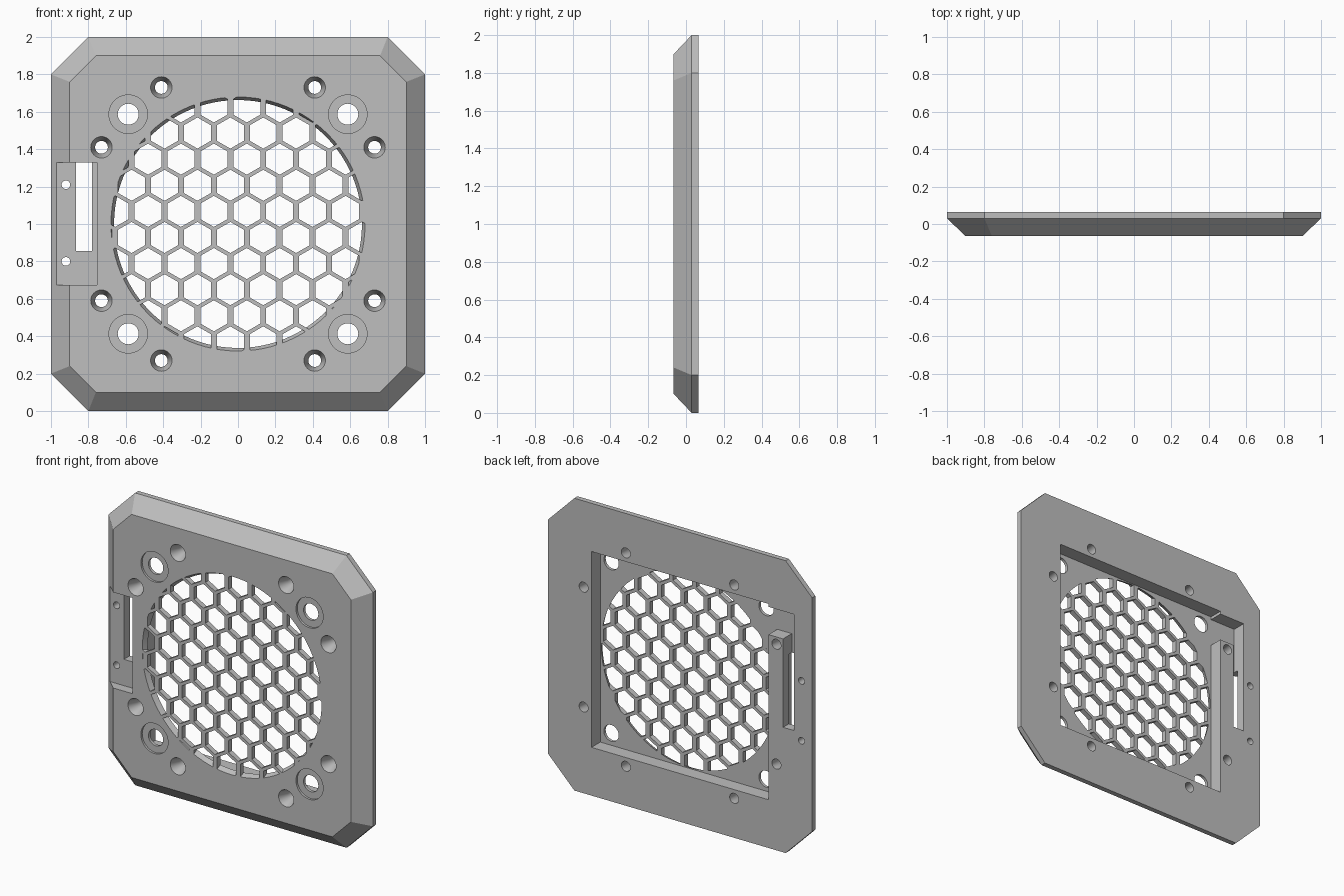
import bpy, bmesh
from math import sin, cos, pi, sqrt

if "Cube" in bpy.data.objects:
    bpy.data.objects.remove(bpy.data.objects["Cube"], do_unlink=True)

FRONT, BACK, FLOOR, MID = -0.065, 0.065, -0.03, 1.0

grey = bpy.data.materials.new("plain_grey")
grey.use_nodes = True
colour = (0.52, 0.52, 0.52, 1)
grey.diffuse_color = colour
grey.node_tree.nodes["Principled BSDF"].inputs["Base Color"].default_value = colour


def circle(x, z, r, n=40):
    """Points around a centre, the first one straight up."""
    return [(x + r * sin(2 * pi * i / n), z + r * cos(2 * pi * i / n)) for i in range(n)]


def box(x0, x1, z0, z1):
    return [(x0, z0), (x1, z0), (x1, z1), (x0, z1)]


def octagon(h, c):
    pts = [(h, -c), (h, c), (c, h), (-c, h), (-h, c), (-h, -c), (-c, -h), (c, -h)]
    return [(x, z + MID) for x, z in pts]


def loft(bm, *rings):
    """Closed solid through (y, outline) rings."""
    loops = [[bm.verts.new((x, y, z)) for x, z in pts] for y, pts in rings]
    for a, b in zip(loops, loops[1:]):
        for i in range(len(a)):
            j = (i + 1) % len(a)
            bm.faces.new((a[i], a[j], b[j], b[i]))
    bm.faces.new(loops[0])
    bm.faces.new(loops[-1])


def make(name, solids):
    bm = bmesh.new()
    for rings in solids:
        loft(bm, *rings)
    bmesh.ops.recalc_face_normals(bm, faces=bm.faces)
    mesh = bpy.data.meshes.new(name)
    bm.to_mesh(mesh)
    bm.free()
    mesh.materials.append(grey)
    obj = bpy.data.objects.new(name, mesh)
    bpy.context.collection.objects.link(obj)
    return obj


def combine(obj, cutter, operation="DIFFERENCE"):
    """Apply a boolean and discard the cutter."""
    mod = obj.modifiers.new("cut", "BOOLEAN")
    mod.operation = operation
    mod.solver = "EXACT"
    mod.object = cutter
    bpy.context.view_layer.objects.active = obj
    bpy.ops.object.modifier_apply(modifier=mod.name)
    bpy.data.objects.remove(cutter, do_unlink=True)


# Octagonal plate with a chamfered front
plate = make("grille_plate", [[(BACK, octagon(1, 0.8)), (0.03, octagon(1, 0.8)),
                               (FRONT, octagon(0.9, 0.76))]])

# Square fan pocket in the back
pocket = box(-0.67, 0.67, 0.33, 1.67)
combine(plate, make("pocket_cutter", [[(FLOOR, pocket), (0.1, pocket)]]))

# L-shaped cable channel beside the pocket
channel = [(-0.6, 1.65), (-0.865, 1.65), (-0.865, 0.855),
           (-0.78, 0.855), (-0.78, 1.46), (-0.6, 1.46)]
combine(plate, make("channel_cutter", [[(FLOOR, channel), (0.1, channel)]]))

# Switch recess in the front, opening into the channel
recess = box(-1.1, -0.755, 0.675, 1.33)
combine(plate, make("recess_cutter", [[(-0.1, recess), (0.001, recess)]]))

# Fan holes with shallow counterbores, countersunk screw holes, small switch holes
holes = []
for sx in (-1, 1):
    for sz in (-1, 1):
        x, z = sx * 0.587, MID + sz * 0.587
        holes.append([(-0.1, circle(x, z, 0.103)), (-0.05, circle(x, z, 0.103)),
                      (-0.05, circle(x, z, 0.056)), (0.1, circle(x, z, 0.056))])
        for dx, dz in ((0.41, 0.73), (0.73, 0.41)):
            x, z = sx * dx, MID + sz * dz
            holes.append([(-0.075, circle(x, z, 0.061)), (0.0, circle(x, z, 0.034)),
                          (0.1, circle(x, z, 0.034))])
for z in (0.8, 1.21):
    holes.append([(-0.1, circle(-0.92, z, 0.023)), (0.1, circle(-0.92, z, 0.023))])
combine(plate, make("hole_cutter", holes))

# Honeycomb vent, trimmed to a slightly tapered disc
cells = []
for row in range(10):
    z = 1.626 - 0.1396 * row
    for col in range(-5, 6):
        x = 0.176 * col + (0.047 if row % 2 == 0 else -0.041)
        cell = circle(x, z, 0.072 * 2 / sqrt(3), 6)
        cells.append([(-0.15, cell), (0.05, cell)])
vent = make("vent_cutter", cells)
disc = make("vent_disc", [[(-0.075, circle(0, MID, 0.684, 96)),
                           (-0.02, circle(0, MID, 0.658, 96))]])
combine(vent, disc, "INTERSECT")
combine(plate, vent)

# Smooth the round walls, keep the other edges sharp
bpy.ops.object.select_all(action="DESELECT")
plate.select_set(True)
bpy.context.view_layer.objects.active = plate
bpy.ops.object.shade_smooth_by_angle(angle=pi / 9)
